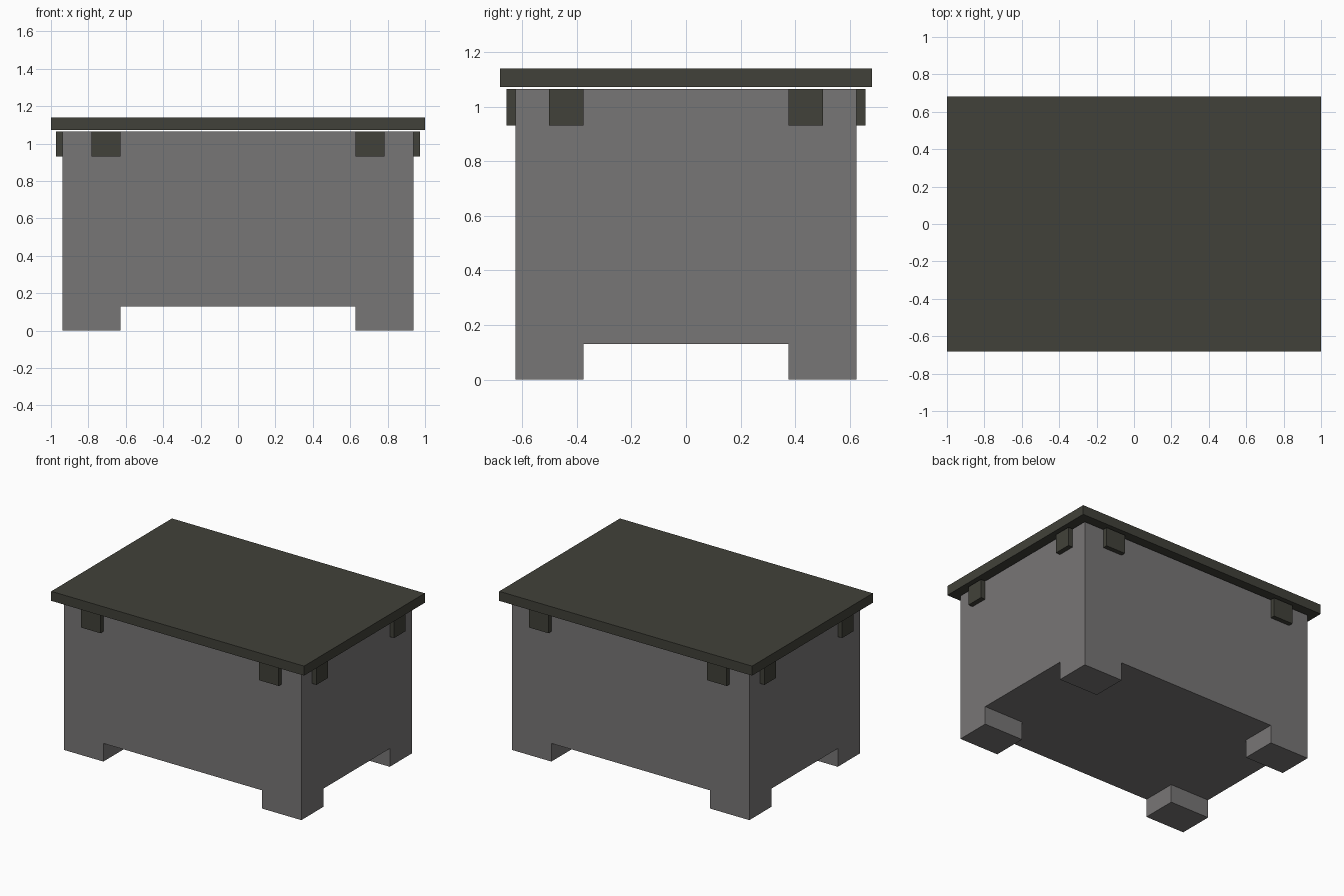
import bpy
import bmesh

if "Cube" in bpy.data.objects:
    bpy.data.objects.remove(bpy.data.objects["Cube"])


def make_material(name, color):
    mat = bpy.data.materials.new(name)
    mat.diffuse_color = (*color, 1.0)
    mat.use_nodes = True
    mat.node_tree.nodes["Principled BSDF"].inputs["Base Color"].default_value = mat.diffuse_color
    return mat


def box(name, lo, hi, mat):
    """Axis-aligned box between two corners."""
    bm = bmesh.new()
    bmesh.ops.create_cube(bm, size=1.0)
    for v in bm.verts:
        v.co = [(l + h) / 2 + c * (h - l) for l, h, c in zip(lo, hi, v.co)]
    mesh = bpy.data.meshes.new(name)
    bm.to_mesh(mesh)
    bm.free()
    mesh.materials.append(mat)
    obj = bpy.data.objects.new(name, mesh)
    bpy.context.collection.objects.link(obj)
    return obj


def mirror_xy(obj):
    mod = obj.modifiers.new("mirror", 'MIRROR')
    mod.use_axis = (True, True, False)
    mod.use_mirror_merge = False


grey = make_material("body grey", (0.187, 0.18, 0.18))
dark = make_material("dark olive", (0.053, 0.053, 0.041))

X, Y = 0.938, 0.624          # body half size
FX, FY, FZ = 0.628, 0.375, 0.13  # inner leg corner and leg height
TOP = 1.065

# Crate body: main block with legs extruded from the corner cells of its underside
bm = bmesh.new()
xs, ys = (-X, -FX, FX, X), (-Y, -FY, FY, Y)
grid = [[bm.verts.new((x, y, FZ)) for y in ys] for x in xs]
cells = {(i, j): bm.faces.new((grid[i][j], grid[i][j + 1], grid[i + 1][j + 1], grid[i + 1][j]))
         for i in range(3) for j in range(3)}
# walls and top
ext = bmesh.ops.extrude_face_region(bm, geom=list(cells.values()), use_keep_orig=True)
for v in (g for g in ext["geom"] if isinstance(g, bmesh.types.BMVert)):
    v.co.z = TOP
# legs
for i in (0, 2):
    for j in (0, 2):
        leg = bmesh.ops.extrude_discrete_faces(bm, faces=[cells[i, j]])["faces"][0]
        for v in leg.verts:
            v.co.z = 0.0
bmesh.ops.recalc_face_normals(bm, faces=bm.faces)
bmesh.ops.dissolve_limit(bm, angle_limit=0.01, verts=bm.verts, edges=bm.edges)
mesh = bpy.data.meshes.new("crate_body")
bm.to_mesh(mesh)
bm.free()
mesh.materials.append(grey)
bpy.context.collection.objects.link(bpy.data.objects.new("crate_body", mesh))

# Overhanging lid, with a hairline gap above the body
box("lid", (-1, -0.682, 1.072), (1, 0.682, 1.14), dark)

# Lid clips, two on every side
mirror_xy(box("front_back_clip", (FX, Y - 0.01, 0.93), (0.782, 0.657, TOP), dark))
mirror_xy(box("side_clip", (X - 0.01, FY, 0.93), (0.973, 0.502, TOP), dark))
